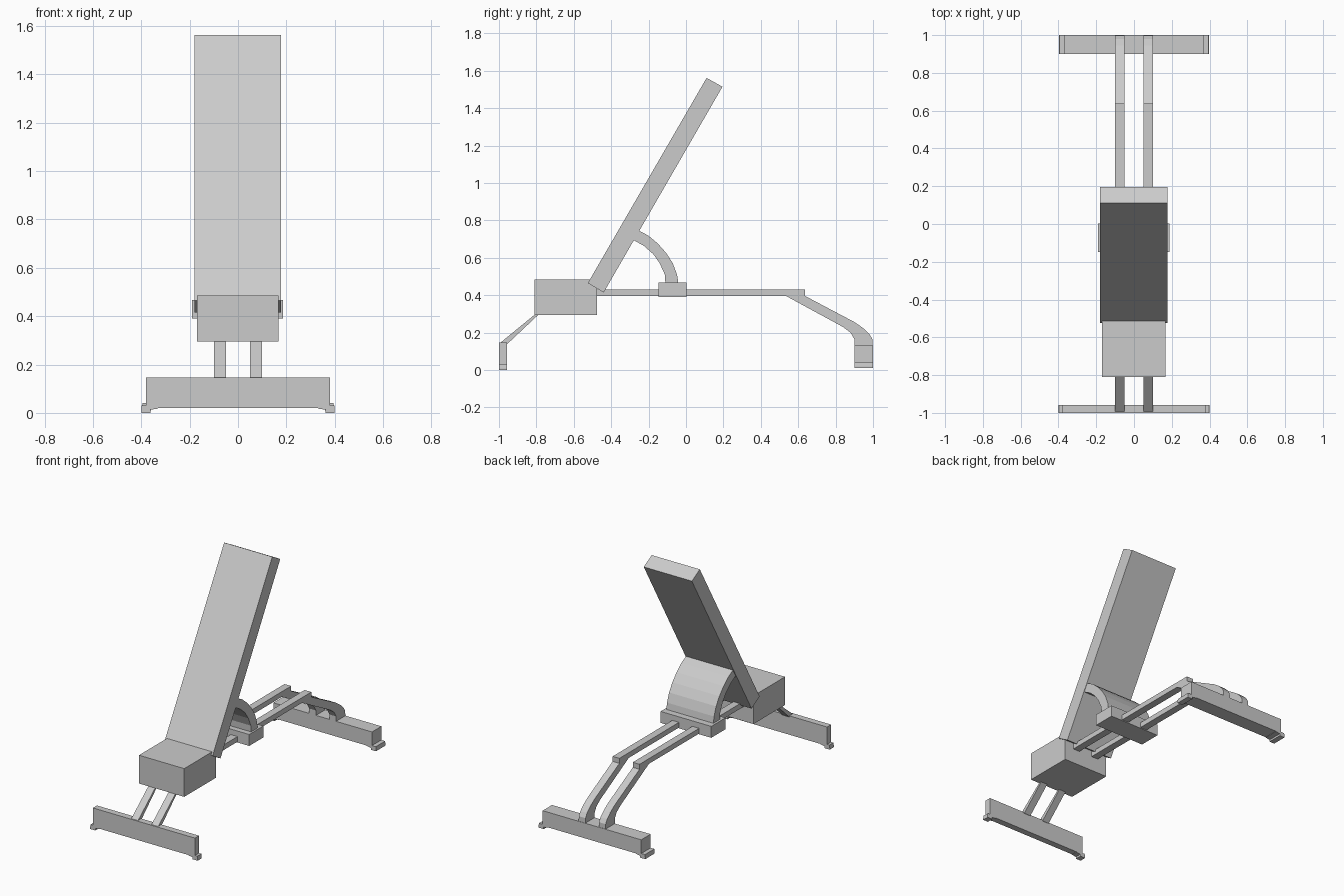
import bpy, bmesh
from mathutils import Vector

if "Cube" in bpy.data.objects:
    bpy.data.objects.remove(bpy.data.objects["Cube"])


def prism(name, pts, lo, hi, axis='X'):
    """Extrude a closed profile: YZ profile along X, or XZ profile along Y."""
    bm = bmesh.new()
    if axis == 'X':
        verts = [bm.verts.new((lo, a, b)) for a, b in pts]
        move = Vector((hi - lo, 0, 0))
    else:
        verts = [bm.verts.new((a, lo, b)) for a, b in pts]
        move = Vector((0, hi - lo, 0))
    face = bm.faces.new(verts)
    ext = bmesh.ops.extrude_face_region(bm, geom=[face])
    bmesh.ops.translate(bm, vec=move,
                        verts=[g for g in ext['geom'] if isinstance(g, bmesh.types.BMVert)])
    bmesh.ops.recalc_face_normals(bm, faces=bm.faces)
    mesh = bpy.data.meshes.new(name)
    bm.to_mesh(mesh)
    bm.free()
    ob = bpy.data.objects.new(name, mesh)
    bpy.context.collection.objects.link(ob)
    return ob


def box(name, x0, x1, y0, y1, z0, z1):
    return prism(name, [(y0, z0), (y1, z0), (y1, z1), (y0, z1)], x0, x1)


def mirrored(ob):
    ob.modifiers.new("Mirror", 'MIRROR')
    return ob


# Padded seat and reclined backrest
box("seat", -0.17, 0.167, -0.81, -0.475, 0.295, 0.485)
prism("backrest", [(-0.525, 0.465), (-0.44, 0.415), (0.195, 1.515), (0.11, 1.562)],
      -0.18, 0.178)

# Curved support plate behind the backrest, and its bracket
outer = [(-0.25, 0.745), (-0.20, 0.718), (-0.15, 0.676), (-0.105, 0.625),
         (-0.07, 0.57), (-0.048, 0.51), (-0.04, 0.46)]
inner = [(-0.11, 0.46), (-0.113, 0.51), (-0.14, 0.57), (-0.175, 0.62),
         (-0.225, 0.664), (-0.28, 0.695)]
prism("curved_support", outer + inner, -0.175, 0.175)
box("support_bracket", -0.19, 0.187, -0.148, 0.003, 0.39, 0.467)

# Twin rails: front leg, level beam, curved rear leg
mirrored(prism("front_leg", [(-1.0, 0.14), (-0.955, 0.14), (-0.79, 0.295), (-0.79, 0.312)],
               0.05, 0.10))
mirrored(box("main_rail", 0.05, 0.10, -0.48, 0.637, 0.395, 0.43))
mirrored(prism("rear_leg",
               [(0.535, 0.396), (0.637, 0.396), (0.90, 0.257), (0.945, 0.226),
                (0.98, 0.193), (0.997, 0.165), (0.998, 0.125), (0.90, 0.125),
                (0.90, 0.165), (0.88, 0.20), (0.84, 0.23)], 0.05, 0.10))

# Floor crossbars
box("front_crossbar", -0.38, 0.38, -1.0, -0.957, 0.02, 0.147)
box("rear_crossbar", -0.367, 0.367, 0.90, 1.0, 0.03, 0.132)

# Stepped end caps under the crossbars
cap = [(0.362, 0.0), (0.40, 0.0), (0.40, 0.012), (0.398, 0.03), (0.33, 0.03),
       (0.33, 0.018), (0.362, 0.013)]
mirrored(prism("front_foot_cap", cap, -1.0, -0.957, 'Y'))
mirrored(prism("rear_foot_cap", [(x - 0.003, z + 0.01) for x, z in cap], 0.90, 1.0, 'Y'))
